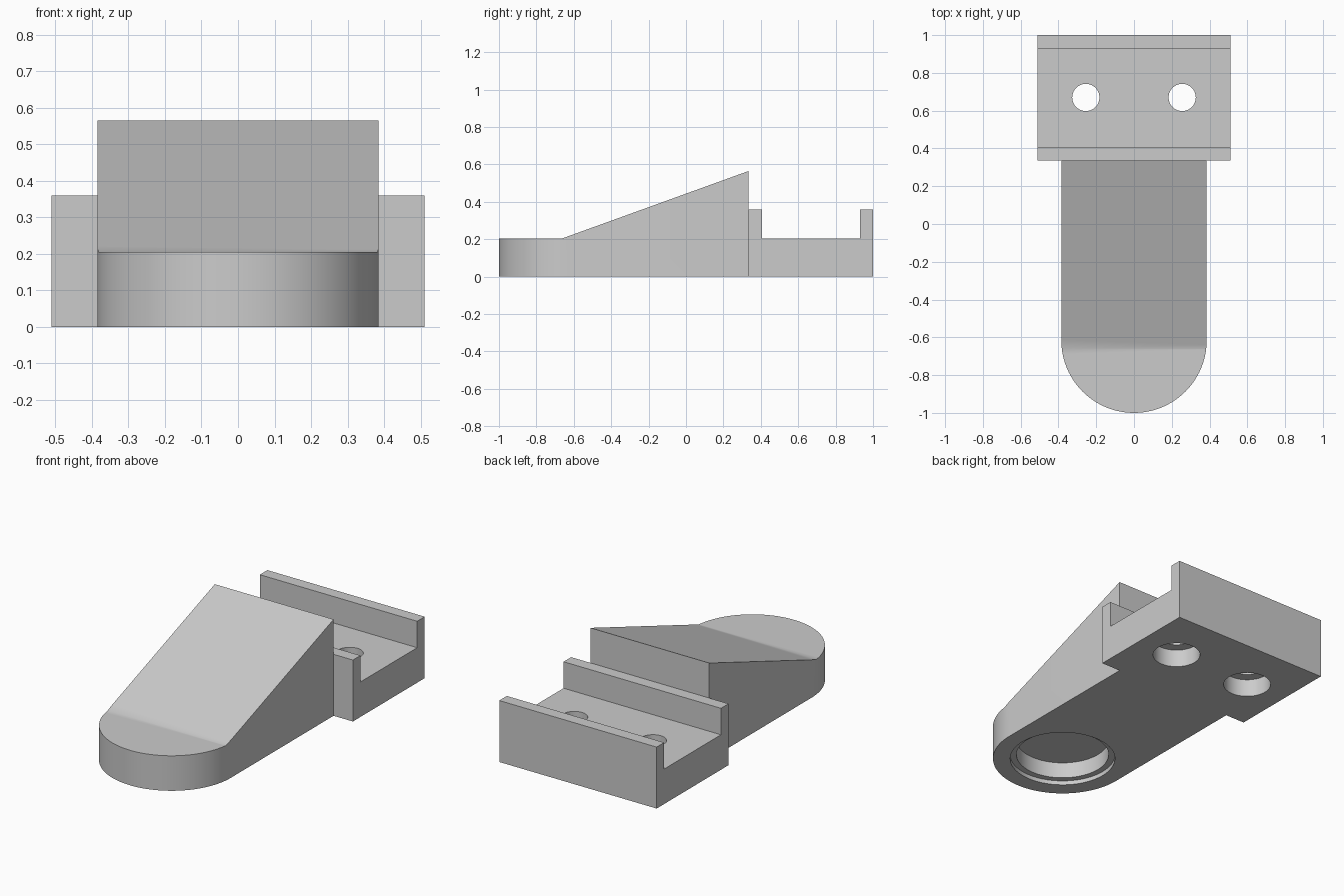
import bpy, bmesh, math
from mathutils import Vector

if "Cube" in bpy.data.objects:
    bpy.data.objects.remove(bpy.data.objects["Cube"], do_unlink=True)

grey = bpy.data.materials.new("light grey")
grey.use_nodes = True
grey.diffuse_color = (0.6, 0.6, 0.6, 1)
grey.node_tree.nodes["Principled BSDF"].inputs["Base Color"].default_value = (0.6, 0.6, 0.6, 1)


def prism(name, points, offset):
    """Extrude a closed outline by the offset vector."""
    bm = bmesh.new()
    face = bm.faces.new([bm.verts.new(p) for p in points])
    new = bmesh.ops.extrude_face_region(bm, geom=[face])["geom"]
    bmesh.ops.translate(bm, vec=Vector(offset),
                        verts=[v for v in new if isinstance(v, bmesh.types.BMVert)])
    bmesh.ops.recalc_face_normals(bm, faces=bm.faces)
    mesh = bpy.data.meshes.new(name)
    bm.to_mesh(mesh)
    bm.free()
    mesh.materials.append(grey)
    ob = bpy.data.objects.new(name, mesh)
    bpy.context.collection.objects.link(ob)
    return ob


def side_profile(name, outline, half_width):
    return prism(name, [(-half_width, y, z) for y, z in outline], (2 * half_width, 0, 0))


def drill(name, x, y, radius, bottom, top, n=64):
    ring = [(x + radius * math.cos(2 * math.pi * i / n),
             y + radius * math.sin(2 * math.pi * i / n), bottom) for i in range(n)]
    return prism(name, ring, (0, 0, top - bottom))


def combine(target, tool, operation):
    """Apply a boolean and remove the tool."""
    mod = target.modifiers.new(operation.lower(), "BOOLEAN")
    mod.operation, mod.solver, mod.object = operation, "EXACT", tool
    bpy.context.view_layer.objects.active = target
    bpy.ops.object.modifier_apply(modifier=mod.name)
    bpy.data.objects.remove(tool, do_unlink=True)


W, BACK, NOSE_Y = 0.385, 0.335, -0.615

# Wedge arm: sloped side profile trimmed to a rounded plan
body = side_profile("wedge_bracket", [(-1.1, 0), (BACK, 0), (BACK, 0.565),
                                      (-0.66, 0.205), (-1.1, 0.205)], 0.6)
plan = [(W, BACK, -0.1), (-W, BACK, -0.1)]
plan += [(W * math.cos(a), NOSE_Y + W * math.sin(a), -0.1)
         for a in (math.pi + math.pi * i / 48 for i in range(49))]
combine(body, prism("plan_trim", plan, (0, 0, 1)), "INTERSECT")

# Channel base with a front and a back lip
base = side_profile("channel_base", [(BACK, 0), (1, 0), (1, 0.36), (0.93, 0.36), (0.93, 0.205),
                                     (0.405, 0.205), (0.405, 0.36), (BACK, 0.36)], 0.51)
combine(body, base, "UNION")

# Counterbored screw holes
for x in (-0.255, 0.255):
    combine(body, drill("screw_hole", x, 0.67, 0.072, -0.1, 0.4), "DIFFERENCE")
    combine(body, drill("screw_counterbore", x, 0.67, 0.13, -0.1, 0.105), "DIFFERENCE")

# Stepped round recess under the nose
combine(body, drill("recess_step", 0, NOSE_Y, 0.29, -0.1, 0.025), "DIFFERENCE")
combine(body, drill("recess_pocket", 0, NOSE_Y, 0.255, -0.1, 0.12), "DIFFERENCE")

# Smooth curves, sharp corners
bpy.ops.object.select_all(action="DESELECT")
body.select_set(True)
bpy.context.view_layer.objects.active = body
bpy.ops.object.shade_smooth_by_angle(angle=math.radians(30))
